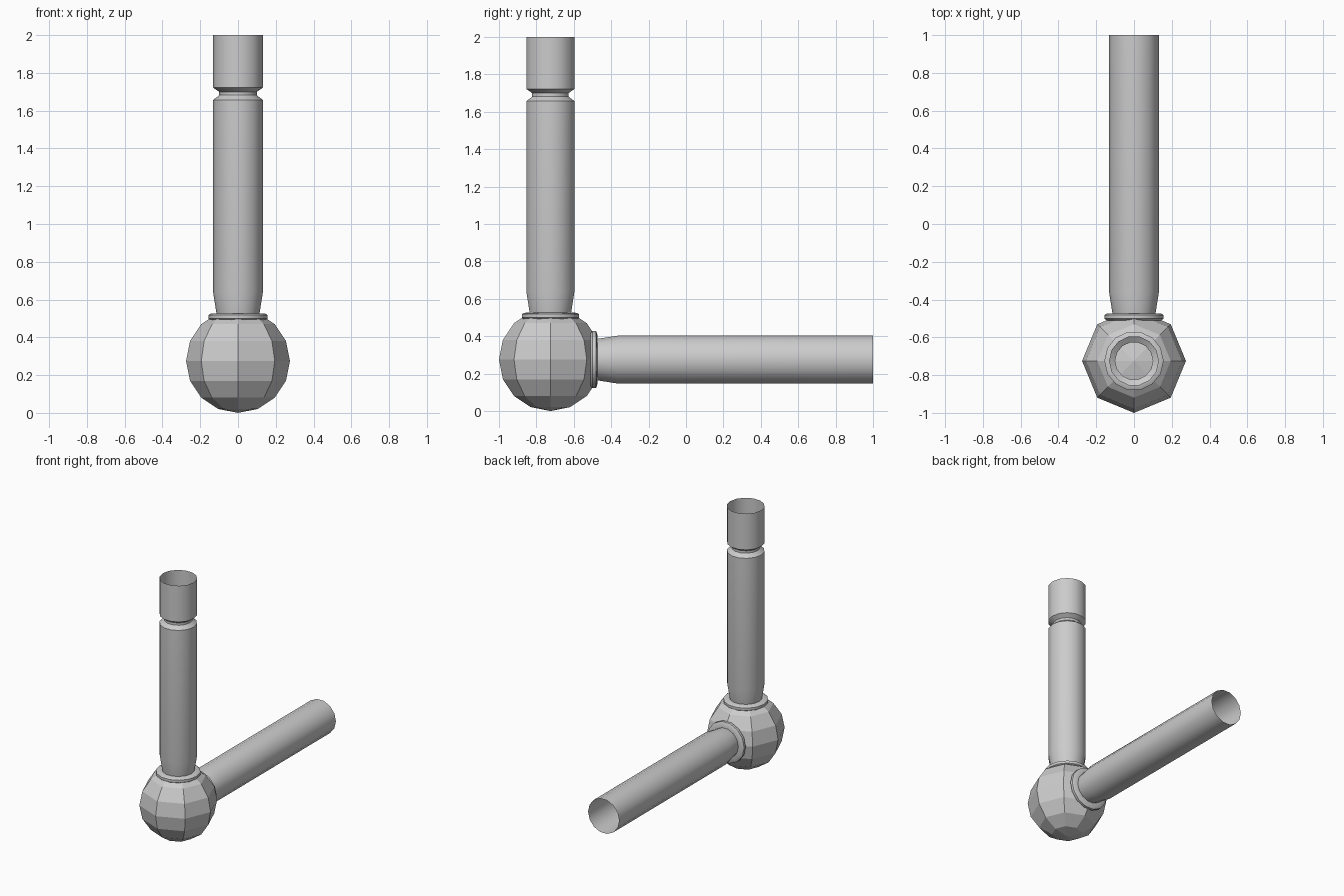
import bpy, bmesh, math
from mathutils import Matrix

if "Cube" in bpy.data.objects:
    bpy.data.objects.remove(bpy.data.objects["Cube"])

CENTRE = (0, -0.725, 0.275)   # middle of the ball joint
SIDES = 14


def lathe(name, profile, rot_x=0.0, sides=SIDES):
    """Spin (radius, distance from the joint) points into an open, single-wall tube."""
    bm = bmesh.new()
    rings = [[bm.verts.new((r * math.cos(2 * math.pi * i / sides),
                            r * math.sin(2 * math.pi * i / sides), z))
              for i in range(sides)] for r, z in profile]
    for a, b in zip(rings, rings[1:]):
        for i in range(sides):
            j = (i + 1) % sides
            bm.faces.new((a[i], a[j], b[j], b[i]))
    bm.transform(Matrix.Translation(CENTRE) @ Matrix.Rotation(rot_x, 4, 'X'))
    mesh = bpy.data.meshes.new(name)
    bm.to_mesh(mesh)
    bm.free()
    obj = bpy.data.objects.new(name, mesh)
    bpy.context.collection.objects.link(obj)
    bpy.ops.object.select_all(action='DESELECT')
    obj.select_set(True)
    bpy.context.view_layer.objects.active = obj
    bpy.ops.object.shade_smooth_by_angle(angle=math.radians(30))
    return obj


# Faceted ball joint
bpy.ops.mesh.primitive_uv_sphere_add(segments=8, ring_count=8, radius=0.275, location=CENTRE)
bpy.context.object.name = "ball_joint"

# Collar and tapered neck shared by both pipes
collar = [(0.145, 0.215), (0.157, 0.224), (0.157, 0.243), (0.145, 0.25), (0.114, 0.252)]
neck = [(0.114, 0.252), (0.132, 0.365)]
# Groove and open end of the upright pipe
groove = [(0.132, 1.382), (0.105, 1.402), (0.10, 1.407), (0.10, 1.425),
          (0.132, 1.447), (0.132, 1.725)]

for label, turn, end in (("upright", 0.0, groove),
                         ("horizontal", -math.pi / 2, [(0.132, 1.725)])):
    lathe(label + "_collar", collar, turn)
    lathe(label + "_pipe", neck + end, turn)
